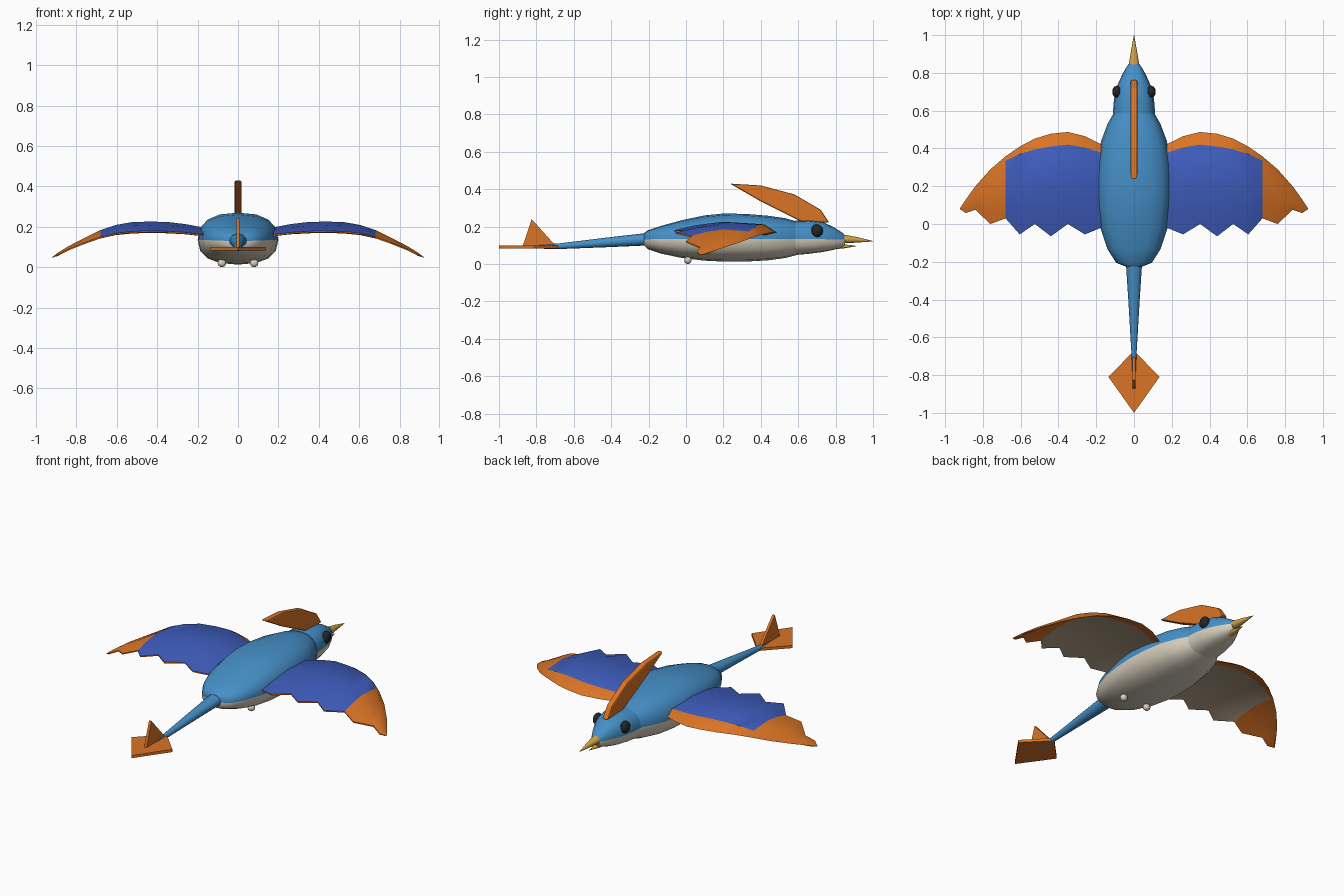
import bpy, bmesh, math
from mathutils import Vector

cube = bpy.data.objects.get("Cube")
if cube:
    bpy.data.objects.remove(cube, do_unlink=True)


def material(name, hexcode):
    rgb = [int(hexcode[i:i + 2], 16) / 255 for i in (0, 2, 4)]
    col = [c / 12.92 if c <= 0.04 else ((c + 0.055) / 1.055) ** 2.4 for c in rgb] + [1]
    m = bpy.data.materials.new(name)
    m.use_nodes = True
    m.diffuse_color = col
    m.node_tree.nodes["Principled BSDF"].inputs["Base Color"].default_value = col
    return m


BLUE = material("sky blue", "4590C8")
CREAM = material("cream", "D8CFBD")
ORANGE = material("orange", "DB7425")
INDIGO = material("wing blue", "3E5CBC")
TAUPE = material("wing underside", "B3A088")
GOLD = material("beak gold", "D2A245")
BLACK = material("eye black", "242528")


def finish(name, bm, mats, smooth=0):
    bmesh.ops.recalc_face_normals(bm, faces=bm.faces)
    mesh = bpy.data.meshes.new(name)
    bm.to_mesh(mesh)
    bm.free()
    ob = bpy.data.objects.new(name, mesh)
    bpy.context.collection.objects.link(ob)
    for m in mats:
        mesh.materials.append(m)
    if smooth:
        bpy.ops.object.select_all(action='DESELECT')
        ob.select_set(True)
        bpy.context.view_layer.objects.active = ob
        bpy.ops.object.shade_smooth_by_angle(angle=math.radians(smooth))
    return ob


def loft(name, rings, mats, pick=lambda i, j: 0, smooth=40):
    """Skin a list of closed rings; pick(ring, side) gives the material slot."""
    bm = bmesh.new()
    vs = [[bm.verts.new(p) for p in r] for r in rings]
    n = len(rings[0])
    for i in range(len(vs) - 1):
        for j in range(n):
            k = (j + 1) % n
            f = bm.faces.new((vs[i][j], vs[i][k], vs[i + 1][k], vs[i + 1][j]))
            f.material_index = pick(i, j)
    bm.faces.new(vs[0])
    bm.faces.new(vs[-1])
    return finish(name, bm, mats, smooth)


def plate(name, points, depth, mat):
    """Extrude a flat outline by a depth vector."""
    bm = bmesh.new()
    f = bm.faces.new([bm.verts.new(p) for p in points])
    out = bmesh.ops.extrude_face_region(bm, geom=[f])
    bmesh.ops.translate(bm, vec=Vector(depth),
                        verts=[g for g in out["geom"] if isinstance(g, bmesh.types.BMVert)])
    return finish(name, bm, [mat])


def ball(name, centre, size, mat):
    bm = bmesh.new()
    bmesh.ops.create_uvsphere(bm, u_segments=10, v_segments=6, radius=1)
    bmesh.ops.scale(bm, vec=size, verts=bm.verts)
    bmesh.ops.translate(bm, vec=centre, verts=bm.verts)
    return finish(name, bm, [mat], 60)


SIDES = 16


def section(y, w, low, split, top, power=2.4):
    """Rounded cross-section, widest at the colour split."""
    ring = []
    for j in range(SIDES):
        a = 2 * math.pi * j / SIDES
        c, s = math.cos(a), math.sin(a)
        x = math.copysign(abs(c) ** (2 / power), c) * w
        h = abs(s) ** (2 / power)
        ring.append((x, y, split + h * (top - split if s > 0 else low - split)))
    return ring


def two_tone(i, j):
    return 0 if j < SIDES // 2 else 1


# Body and head: blue above, cream below
body = [(-0.225, .045, .10, .13, .165), (-0.205, .095, .08, .132, .18), (-0.13, .142, .055, .134, .205),
        (-0.02, .178, .032, .135, .235), (0.1, .195, .018, .135, .26), (0.2, .20, .013, .135, .27),
        (0.32, .194, .013, .135, .268), (0.44, .174, .02, .135, .258), (0.53, .14, .032, .135, .245),
        (0.6, .10, .05, .135, .225)]
loft("body", [section(*r) for r in body], [BLUE, CREAM], two_tone)
head = [(0.585, .112, .048, .135, .232), (0.66, .106, .055, .135, .234), (0.73, .09, .064, .133, .226),
        (0.79, .063, .076, .131, .197), (0.835, .038, .09, .13, .168), (0.85, .024, .10, .13, .152)]
loft("head", [section(*r) for r in head], [BLUE, CREAM], two_tone)

# Beak and tail as tapered round lofts
upper = [(0.83, .03, .11, .135, .16, 2), (0.92, .015, .115, .13, .143, 2), (1.0, .001, .121, .122, .123, 2)]
lower = [(0.77, .03, .078, .09, .115, 2), (0.84, .018, .083, .093, .106, 2), (0.91, .001, .095, .096, .097, 2)]
loft("upper_beak", [section(*r) for r in upper], [GOLD])
loft("lower_beak", [section(*r) for r in lower], [GOLD])
tail = [(-0.19, .044, .10, .133, .168, 2), (-0.42, .029, .09, .116, .142, 2),
        (-0.68, .014, .08, .095, .11, 2), (-0.87, .008, .084, .092, .10, 2)]
loft("tail", [section(*r) for r in tail], [BLUE])

# Tail fins
plate("tail_diamond", [(0, -.67, .083), (.135, -.81, .083), (0, -1, .083), (-.135, -.81, .083)],
      (0, 0, .016), ORANGE)
plate("tail_fin", [(-.008, -.69, .09), (-.008, -.825, .24), (-.008, -.875, .09)], (.016, 0, 0), ORANGE)

# Swept-back crest
crest = [(.235, .43), (.40, .42), (.58, .372), (.72, .29), (.765, .222), (.62, .225), (.40, .335)]
ob = plate("crest", [(-.018, y, z) for y, z in crest], (.036, 0, 0), ORANGE)
bev = ob.modifiers.new("soft edges", 'BEVEL')
bev.width = .008
bev.segments = 2

# Wing stations: x, leading y, colour border y, trailing y, height, camber
wing = [(.15, .41, .37, -.01, .158, .75), (.26, .465, .405, -.055, .172, .9),
        (.35, .487, .42, 0, .178, 1), (.44, .478, .41, -.065, .18, 1),
        (.525, .452, .395, 0, .177, 1), (.605, .41, .37, -.055, .168, .9),
        (.68, .358, .335, .03, .15, .75), (.76, .29, .25, 0, .122, .5),
        (.84, .20, .18, .075, .09, .3), (.89, .13, .12, .058, .066, .15),
        (.92, .085, .083, .078, .05, 0)]


def wing_ring(side, x, lead, border, trail, z, c):
    mid, rear = border * .55 + trail * .45, border * .25 + trail * .75
    t = .012 if x < .9 else .003
    top = [(lead, z - .01 * c), (border, z + .033 * c), (mid, z + .046 * c),
           (rear, z + .028 * c), (trail, z)]
    under = [(trail, z - t * .6), (rear, z + .026 * c - t),
             (mid, z + .036 * c - t), (border, z + .018 * c - t)]
    return [(side * x, y, h) for y, h in top + under]


def wing_colour(i, j):
    if i >= 6 or j in (0, 4, 8):
        return 0
    return 1 if j < 4 else 2


for side, label in ((1, "left"), (-1, "right")):
    loft(label + "_wing", [wing_ring(side, *s) for s in wing], [ORANGE, INDIGO, TAUPE], wing_colour, 35)
    ball(label + "_eye", (side * .09, .70, .178), (.026, .033, .035), BLACK)
    ball(label + "_foot", (side * .08, .01, .02), (.022, .02, .02), CREAM)
